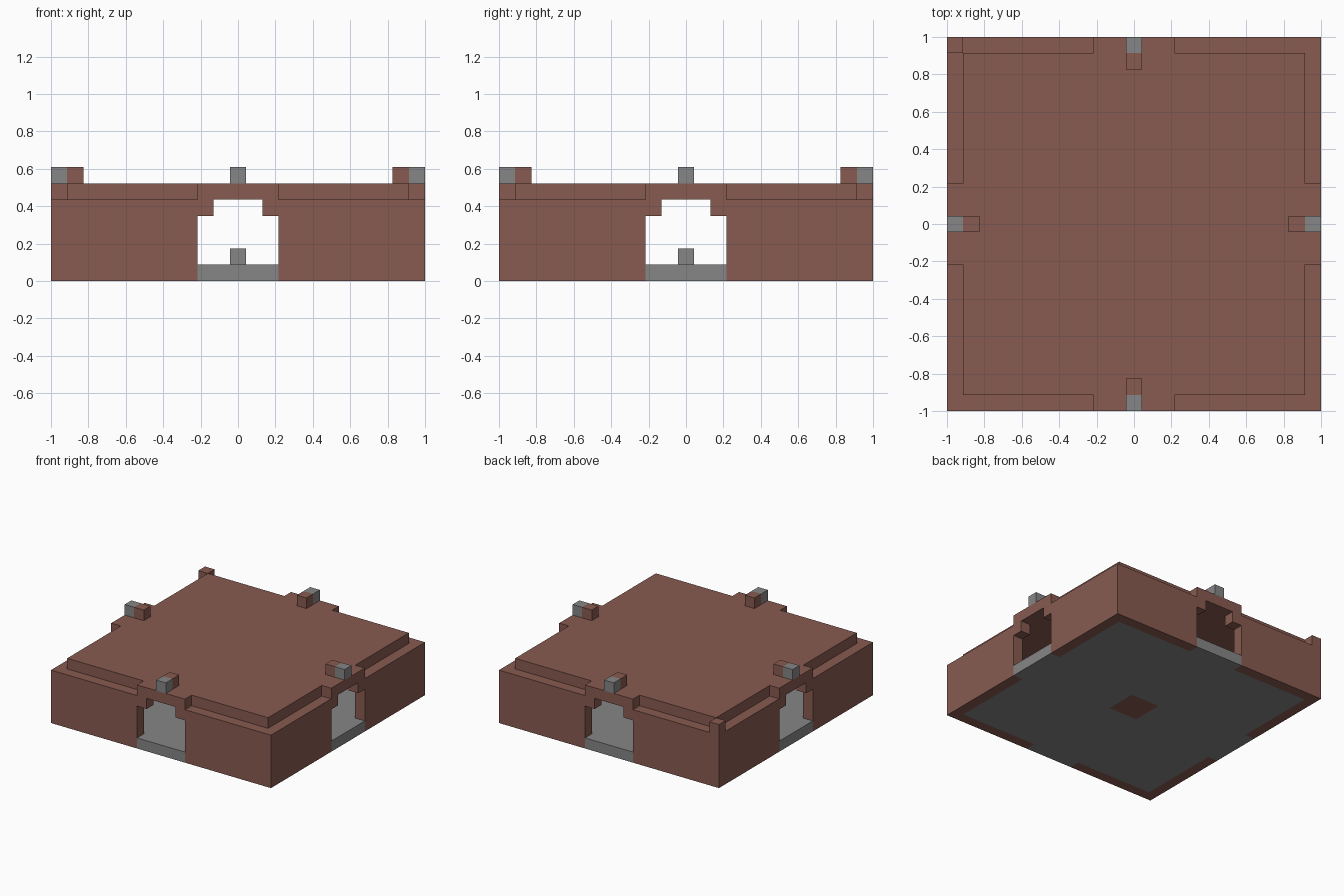
import bpy, bmesh, math
from mathutils import Matrix, Vector

if "Cube" in bpy.data.objects:
    bpy.data.objects.remove(bpy.data.objects["Cube"])

U = 2 / 23          # one block
HALF = 11.5         # half width in blocks
INNER = 10.5        # inside of the walls


def material(name, rgb):
    m = bpy.data.materials.new(name)
    m.use_nodes = True
    color = (*rgb, 1)
    m.diffuse_color = color
    bsdf = next(n for n in m.node_tree.nodes if n.type == 'BSDF_PRINCIPLED')
    bsdf.inputs["Base Color"].default_value = color
    return m


brown = material("brown_brick", (0.242, 0.105, 0.082))
grey = material("grey_stone", (0.24, 0.24, 0.24))


def finish(name, bm, mats, turn=0):
    """Turn a mesh measured in blocks into a scaled object."""
    bm.transform(Matrix.Rotation(turn, 4, 'Z') @ Matrix.Scale(U, 4))
    bmesh.ops.recalc_face_normals(bm, faces=bm.faces)
    mesh = bpy.data.meshes.new(name)
    bm.to_mesh(mesh)
    bm.free()
    for m in mats:
        mesh.materials.append(m)
    ob = bpy.data.objects.new(name, mesh)
    bpy.context.collection.objects.link(ob)
    return ob


def box(name, low, high, mat, turn=0):
    low, high = Vector(low), Vector(high)
    bm = bmesh.new()
    bmesh.ops.create_cube(bm, size=1)
    bmesh.ops.scale(bm, vec=high - low, verts=bm.verts)
    bmesh.ops.translate(bm, vec=(low + high) / 2, verts=bm.verts)
    return finish(name, bm, [mat], turn)


def extrude(bm, vec):
    res = bmesh.ops.extrude_face_region(bm, geom=bm.faces[:])
    verts = [v for v in res["geom"] if isinstance(v, bmesh.types.BMVert)]
    bmesh.ops.translate(bm, vec=vec, verts=verts)


# Wall outline with a stepped doorway and a raised lintel
WALL = [(-HALF, 0), (-2.5, 0), (-2.5, 4), (-1.5, 4), (-1.5, 5), (1.5, 5),
        (1.5, 4), (2.5, 4), (2.5, 0), (INNER, 0), (INNER, 5), (2.5, 5),
        (2.5, 6), (-2.5, 6), (-2.5, 5), (-HALF, 5)]

for i, side in enumerate(("front", "left", "back", "right")):
    turn = i * math.pi / 2
    bm = bmesh.new()
    bm.faces.new([bm.verts.new((x, -HALF, z)) for x, z in WALL])
    extrude(bm, (0, 1, 0))
    finish(side + "_wall", bm, [brown], turn)
    box(side + "_threshold", (-2.5, -HALF, 0), (2.5, -INNER, 1), grey, turn)
    # Stud pair above each doorway
    box(side + "_stud_tip", (-.5, -HALF, 6), (.5, -INNER, 7), grey, turn)
    box(side + "_stud_base", (-.5, -INNER, 6), (.5, -9.5, 7), brown, turn)

# Floor with a brown square in the middle
bm = bmesh.new()
bmesh.ops.create_grid(bm, x_segments=7, y_segments=7, size=INNER)
extrude(bm, (0, 0, 1))
for f in bm.faces:
    c = f.calc_center_median()
    f.material_index = int(max(abs(c.x), abs(c.y)) < 1.5)
finish("floor", bm, [grey, brown])

box("center_block", (-.5, -.5, 1), (.5, .5, 2), grey)
box("roof", (-INNER, -INNER, 5), (INNER, INNER, 6), brown)
box("corner_block", (-HALF, INNER, 5), (-INNER, HALF, 6), brown)
